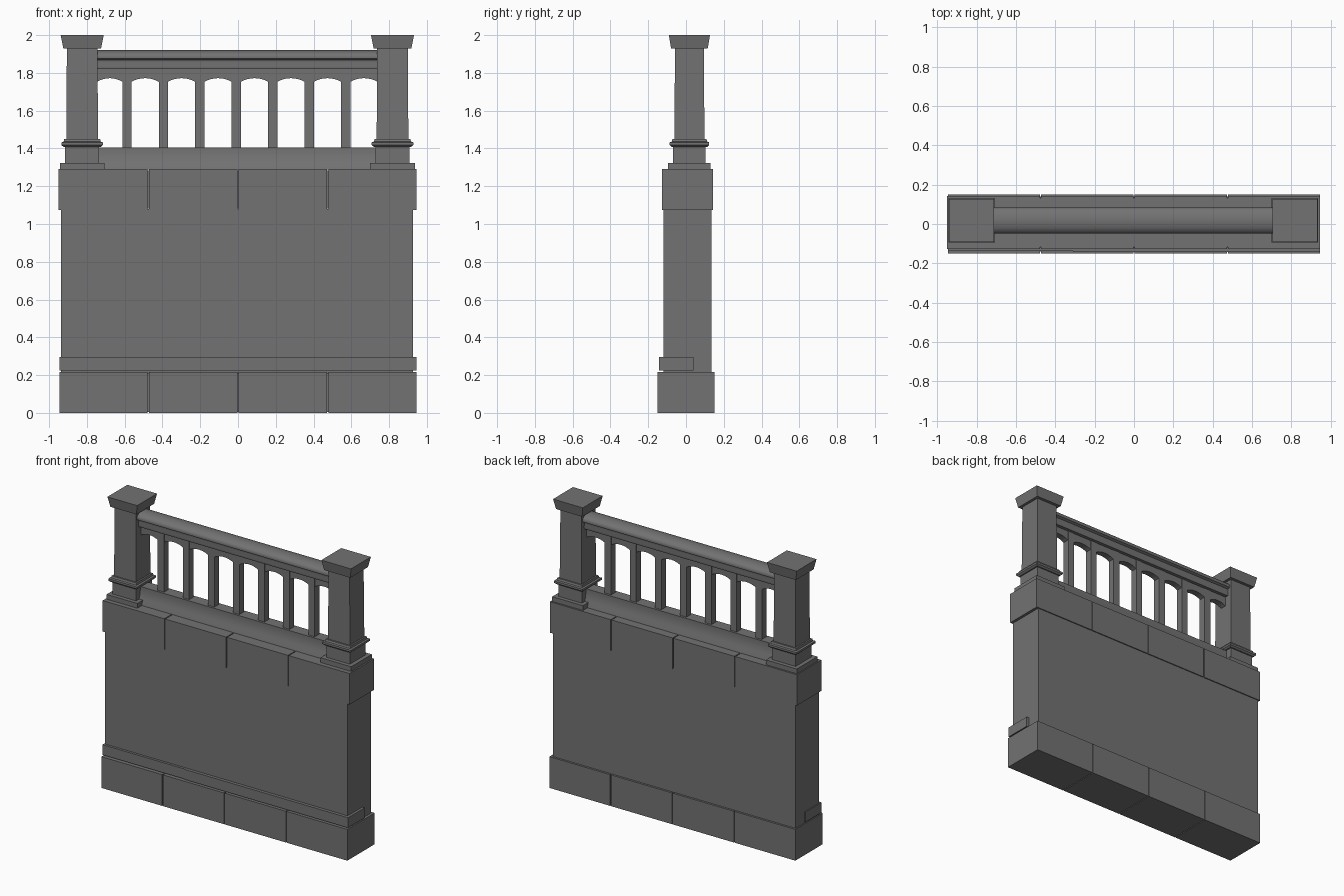
import bpy
import bmesh
import math

cube = bpy.data.objects.get("Cube")
if cube:
    bpy.data.objects.remove(cube)

stone = bpy.data.materials.new("grey_stone")
stone.use_nodes = True
GREY = (0.17, 0.17, 0.17, 1)
stone.diffuse_color = GREY
stone.node_tree.nodes["Principled BSDF"].inputs["Base Color"].default_value = GREY

MID = 0.018  # depth of the railing's centre line


def finish(name, bm):
    bmesh.ops.recalc_face_normals(bm, faces=bm.faces)
    mesh = bpy.data.meshes.new(name)
    bm.to_mesh(mesh)
    bm.free()
    mesh.materials.append(stone)
    ob = bpy.data.objects.new(name, mesh)
    bpy.context.collection.objects.link(ob)
    return ob


def loft(name, rings):
    """Skin a list of equal-length point rings and cap both ends."""
    bm = bmesh.new()
    loops = [[bm.verts.new(p) for p in ring] for ring in rings]
    n = len(loops[0])
    for a, b in zip(loops, loops[1:]):
        for i in range(n):
            j = (i + 1) % n
            bm.faces.new((a[i], a[j], b[j], b[i]))
    bm.faces.new(loops[0])
    bm.faces.new(loops[-1])
    return finish(name, bm)


def rect(x0, x1, y0, y1, z):
    return [(x0, y0, z), (x1, y0, z), (x1, y1, z), (x0, y1, z)]


def box(name, x0, x1, y0, y1, z0, z1):
    return loft(name, [rect(x0, x1, y0, y1, z) for z in (z0, z1)])


def stack(name, cx, levels):
    """Square turned part: levels are (half width, half depth, z)."""
    return loft(name, [rect(cx - w, cx + w, MID - d, MID + d, z)
                       for w, d, z in levels])


def rail(name, x0, x1, half):
    """Moulded bar along x from a mirrored half profile of (depth, z)."""
    profile = half + [(-d, z) for d, z in reversed(half) if d > 0]
    ob = loft(name, [[(x, MID + d, z) for d, z in profile] for x in (x0, x1)])
    bpy.ops.object.select_all(action="DESELECT")
    ob.select_set(True)
    bpy.context.view_layer.objects.active = ob
    bpy.ops.object.shade_smooth_by_angle(angle=math.radians(40))
    return ob


# Courses of four blocks with thin joints and a core behind them
def course(name, x0, x1, y0, y1, z0, z1):
    gap = 0.003
    cuts = [x0 - gap, -0.475, 0, 0.475, x1 + gap]
    for i, (a, b) in enumerate(zip(cuts, cuts[1:])):
        box(f"{name}_block_{i + 1}", a + gap, b - gap, y0, y1, z0, z1)
    box(f"{name}_core", x0 + 0.02, x1 - 0.02, y0 + 0.01, y1 - 0.01,
        z0 + 0.006, z1 - 0.006)


# Wall
course("base", -0.945, 0.945, -0.15, 0.15, 0, 0.217)
box("wall_panel", -0.938, 0.927, -0.12, 0.136, 0.2, 1.08)
box("base_moulding_short", -0.945, -0.31, -0.137, 0.04, 0.225, 0.295)
box("base_moulding_long", -0.31, 0.945, -0.142, 0.04, 0.225, 0.295)
course("coping", -0.951, 0.946, -0.126, 0.143, 1.075, 1.29)

# Posts
for side, cx in (("right", -0.825), ("left", 0.818)):
    stack(f"{side}_post_plinth", cx, [(0.118, 0.113, 1.29), (0.118, 0.113, 1.323)])
    stack(f"{side}_post_foot", cx, [(0.09, 0.086, 1.323), (0.09, 0.086, 1.41)])
    stack(f"{side}_post_collar", cx, [(0.098, 0.094, 1.408), (0.11, 0.105, 1.418),
                                      (0.11, 0.105, 1.432), (0.098, 0.094, 1.436),
                                      (0.095, 0.09, 1.45)])
    stack(f"{side}_post_shaft", cx, [(0.084, 0.08, 1.45), (0.081, 0.076, 1.935)])
    stack(f"{side}_post_cap", cx, [(0.1, 0.097, 1.93), (0.114, 0.109, 2.0)])

# Rails between the posts
LEFT, RIGHT = -0.745, 0.738
rail("bottom_rail", LEFT, RIGHT, [(0.064, 1.288), (0.06, 1.305), (0.05, 1.33),
                                  (0.043, 1.36), (0.04, 1.385), (0.04, 1.406)])
rail("hand_rail", LEFT, RIGHT, [(0.045, 1.82), (0.05, 1.835), (0.044, 1.855),
                                (0.048, 1.868), (0.064, 1.876), (0.066, 1.888),
                                (0.058, 1.902), (0.038, 1.914), (0, 1.921)])

# Balusters
HALF = 0.0245
centres = [-0.009 + 0.193 * k for k in range(-3, 4)]
for i, cx in enumerate(centres):
    box(f"baluster_{i + 1}", cx - HALF, cx + HALF, MID - 0.025, MID + 0.025, 1.4, 1.822)

# Shallow arches joining the baluster tops
edges = [LEFT] + [c + s * HALF for c in centres for s in (-1, 1)] + [RIGHT]
for i in range(0, len(edges), 2):
    a, b = edges[i], edges[i + 1]
    steps = 8
    curve = [(a + (b - a) * k / steps,
              1.753 + 0.019 * math.sin(math.pi * k / steps) ** 0.8)
             for k in range(steps + 1)]
    outline = curve + [(b, 1.822), (a, 1.822)]
    loft(f"arch_{i // 2 + 1}",
         [[(x, y, z) for x, z in outline] for y in (MID - 0.022, MID + 0.022)])
